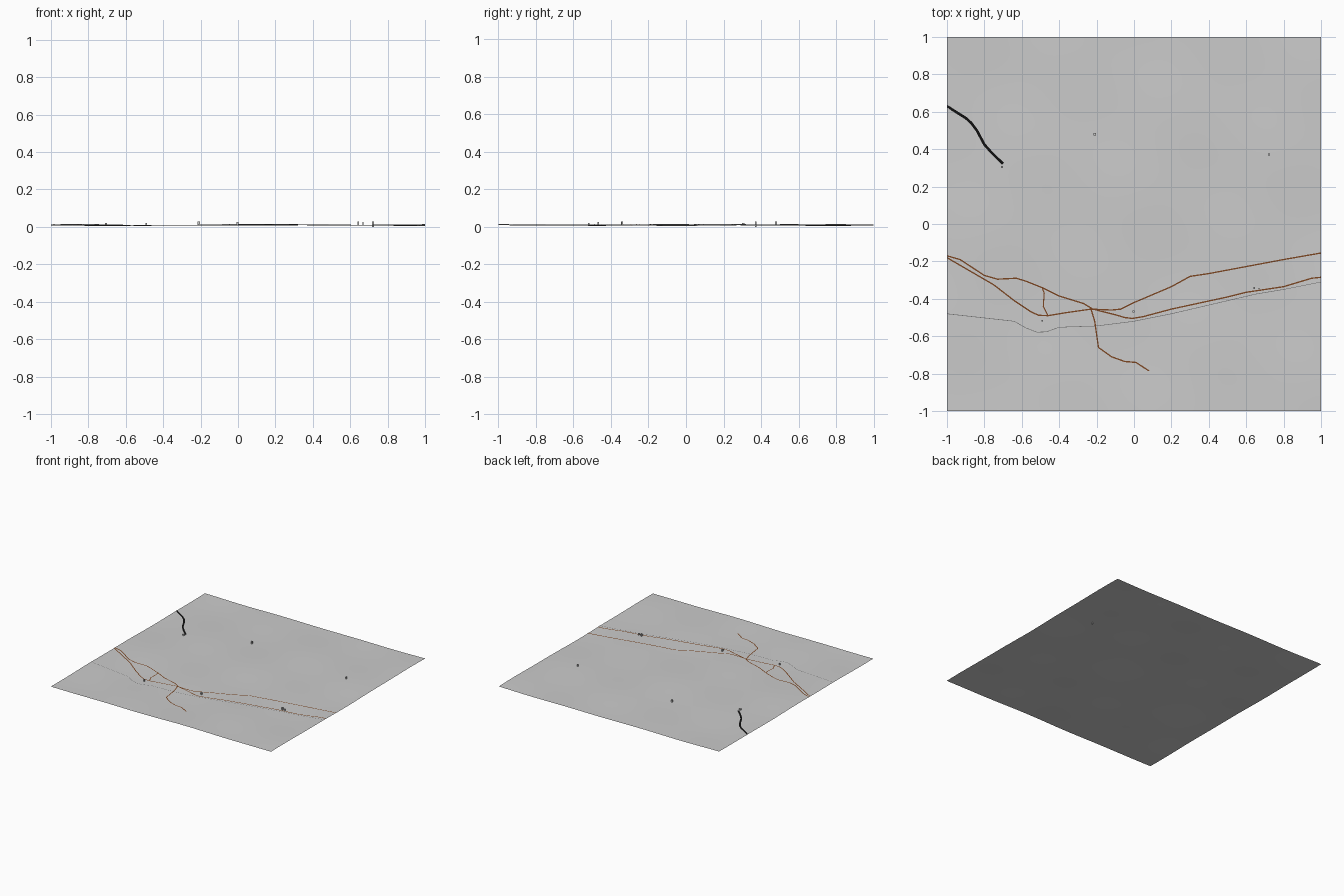
import bpy, bmesh
from math import sin
from mathutils import Vector

if "Cube" in bpy.data.objects:
    bpy.data.objects.remove(bpy.data.objects["Cube"])


def height(x, y):
    """Gentle rolling ground, roughly 0.004 to 0.017 high."""
    h = 0.0102
    h += 0.0018 * sin(5.2 * x + 1.1 * y + 0.7)
    h += 0.0016 * sin(4.6 * y - 1.7 * x + 0.4)
    h += 0.0013 * sin(9.0 * x - 4.0 * y + 2.0)
    h += 0.0010 * sin(11.0 * y + 5.0 * x)
    return h


def material(name, rgb):
    m = bpy.data.materials.new(name)
    m.diffuse_color = (*rgb, 1)
    m.use_nodes = True
    m.node_tree.nodes["Principled BSDF"].inputs["Base Color"].default_value = m.diffuse_color
    return m


def finish(name, bm, mat=None):
    me = bpy.data.meshes.new(name)
    bm.normal_update()
    bm.to_mesh(me)
    bm.free()
    ob = bpy.data.objects.new(name, me)
    bpy.context.collection.objects.link(ob)
    if mat:
        me.materials.append(mat)
    return ob


def ribbon(name, pts, width, mat, lift=0.0010):
    """Flat strip draped over the ground along a path."""
    path = []
    for a, b in zip(pts, pts[1:]):
        a, b = Vector(a), Vector(b)
        n = max(1, int((b - a).length / 0.025))
        path += [a.lerp(b, i / n) for i in range(n)]
    path.append(Vector(pts[-1]))
    bm = bmesh.new()
    rows = []
    for i, p in enumerate(path):
        d = (path[min(i + 1, len(path) - 1)] - path[max(i - 1, 0)]).normalized()
        side = Vector((-d.y, d.x)) * width / 2
        row = []
        for q in (p + side, p - side):
            x = max(-1, min(1, q.x))
            row.append(bm.verts.new((x, q.y, height(x, q.y) + lift)))
        rows.append(row)
    for (a, b), (c, d) in zip(rows, rows[1:]):
        bm.faces.new((a, b, d, c))
    return finish(name, bm, mat)


# Ground sheet
bm = bmesh.new()
bmesh.ops.create_grid(bm, x_segments=80, y_segments=80, size=1)
for v in bm.verts:
    v.co.z = height(v.co.x, v.co.y)
for f in bm.faces:
    f.smooth = True
finish("ground", bm)

brown = material("brown", (0.20, 0.06, 0.015))
black = material("black", (0.005, 0.005, 0.005))
grey = material("dark_grey", (0.16, 0.16, 0.16))

# Brown tracks
ribbon("south_track", [
    (-1, -.17), (-.93, -.19), (-.8, -.275), (-.73, -.295), (-.63, -.29),
    (-.58, -.305), (-.48, -.345), (-.4, -.385), (-.27, -.425), (-.22, -.455),
    (-.1, -.485), (-.05, -.5), (-.01, -.505), (.05, -.495), (.2, -.455),
    (.5, -.39), (.6, -.365), (.8, -.335), (.95, -.29), (1, -.285)], 0.007, brown)
ribbon("north_track", [
    (-1, -.18), (-.75, -.325), (-.64, -.41), (-.55, -.47), (-.51, -.488),
    (-.46, -.49), (-.37, -.475), (-.23, -.455), (-.12, -.46), (-.07, -.455),
    (0, -.42), (.2, -.335), (.3, -.28), (.4, -.265), (.8, -.19), (1, -.155)],
    0.007, brown, 0.0011)
ribbon("link_track", [(-.49, -.343), (-.48, -.37), (-.485, -.44), (-.46, -.49)],
       0.006, brown, 0.0012)
ribbon("branch_track", [
    (-.23, -.455), (-.21, -.52), (-.19, -.66), (-.12, -.71), (-.05, -.735),
    (.01, -.74), (.08, -.785)], 0.007, brown, 0.0012)

# Thin grey line
ribbon("thin_line", [
    (-1, -.48), (-.64, -.52), (-.58, -.555), (-.52, -.578), (-.47, -.577),
    (-.4, -.552), (-.2, -.545), (0, -.52), (.2, -.48), (.5, -.41),
    (.65, -.375), (.8, -.35), (1, -.31)], 0.003, grey)

# Wide black road
ribbon("black_road", [
    (-1, .63), (-.95, .598), (-.9, .567), (-.87, .54), (-.84, .5),
    (-.8, .425), (-.76, .38), (-.7, .322)], 0.014, black)

# Small buildings: x, y, size, bottom (None = on the ground), top
for i, (x, y, s, low, top) in enumerate([
        (-.21, .48, .012, None, .029), (.722, .372, .010, 0, .029),
        (-.706, .305, .012, None, .021), (.643, -.342, .010, None, .029),
        (.669, -.344, .006, None, .025), (-.49, -.518, .008, None, .022),
        (-.003, -.468, .010, None, .025)]):
    base = height(x, y) if low is None else low
    bm = bmesh.new()
    bmesh.ops.create_cube(bm, size=1)
    for v in bm.verts:
        v.co = (x + v.co.x * s, y + v.co.y * s,
                base + (v.co.z + 0.5) * (top - base))
    finish(f"building_{i + 1}", bm)
